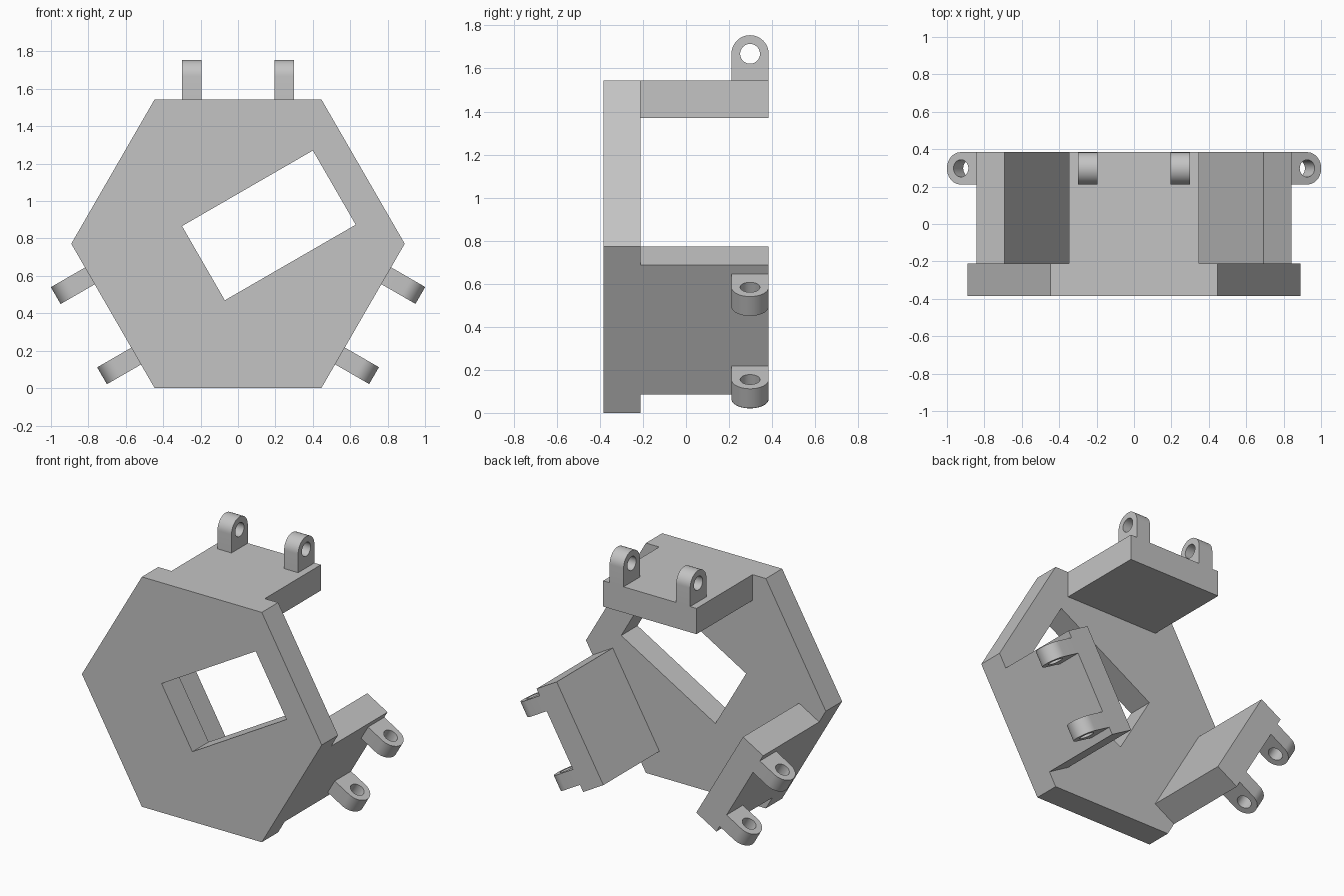
import bpy, bmesh
from math import sin, cos, pi, radians
from mathutils import Matrix, Vector

default = bpy.data.objects.get("Cube")
if default:
    bpy.data.objects.remove(default, do_unlink=True)

APOTHEM = 0.772
BACK, PLATE_BACK, FRONT = 0.384, -0.211, -0.384
THICK = 0.173

grey = bpy.data.materials.new("light grey")
grey.use_nodes = True
colour = (0.55, 0.55, 0.55, 1)
grey.diffuse_color = colour
grey.node_tree.nodes["Principled BSDF"].inputs["Base Color"].default_value = colour


def prism(name, loops, push, matrix):
    """Fill an outline (with optional inner holes) and extrude it along push."""
    bm = bmesh.new()
    edges = []
    for loop in loops:
        vs = [bm.verts.new(p) for p in loop]
        edges += [bm.edges.new((v, vs[i - 1])) for i, v in enumerate(vs)]
    bmesh.ops.triangle_fill(bm, edges=edges, use_beauty=True)
    out = bmesh.ops.extrude_face_region(bm, geom=bm.faces[:], use_keep_orig=True)
    moved = [g for g in out["geom"] if isinstance(g, bmesh.types.BMVert)]
    bmesh.ops.translate(bm, verts=moved, vec=push)
    bmesh.ops.recalc_face_normals(bm, faces=bm.faces[:])
    bm.transform(matrix)
    me = bpy.data.meshes.new(name)
    bm.to_mesh(me)
    bm.free()
    me.shade_smooth()
    me.set_sharp_from_angle(angle=radians(30))
    me.materials.append(grey)
    ob = bpy.data.objects.new(name, me)
    bpy.context.collection.objects.link(ob)
    return ob


lift = Matrix.Translation((0, 0, APOTHEM))

# Hexagonal front plate with a tilted rectangular window
R = APOTHEM / cos(pi / 6)
hexagon = [(R * cos(k * pi / 3), FRONT, R * sin(k * pi / 3)) for k in range(6)]
tilt = Matrix.Rotation(radians(-30), 4, 'Y')
window = [Vector((0.165, FRONT, 0.098)) + tilt @ Vector((0.404 * sx, 0, 0.229 * sz))
          for sx, sz in ((-1, -1), (1, -1), (1, 1), (-1, 1))]
prism("hexagon_plate", [hexagon, window], (0, PLATE_BACK - FRONT, 0), lift)

# Lug outline: straight sides, rounded tip, round pin hole
LUG_R, HOLE_R = THICK / 2, 0.046
cy, cz = BACK - LUG_R, APOTHEM + 0.124


def arc(radius, start, end, steps):
    return [(0, cy + radius * cos(start + (end - start) * i / steps),
             cz + radius * sin(start + (end - start) * i / steps))
            for i in range(steps + 1)]


lug_outline = [(0, cy - LUG_R, APOTHEM), (0, cy + LUG_R, APOTHEM)] + arc(LUG_R, 0, pi, 24)
lug_hole = arc(HOLE_R, 0, 2 * pi, 32)[:-1]

# Three arms on alternate sides, each with two hinge lugs
for side, degrees in (("top", 0), ("left", 120), ("right", 240)):
    turn = lift @ Matrix.Rotation(radians(degrees), 4, 'Y')
    block = [(x, PLATE_BACK, z) for x, z in
             ((-0.347, APOTHEM - THICK), (0.347, APOTHEM - THICK),
              (0.347, APOTHEM), (-0.347, APOTHEM))]
    prism(f"{side}_arm", [block], (0, BACK - PLATE_BACK, 0), turn)
    for label, x in (("a", -0.3), ("b", 0.195)):
        prism(f"{side}_hinge_lug_{label}", [lug_outline, lug_hole], (0.104, 0, 0),
              turn @ Matrix.Translation((x, 0, 0)))
